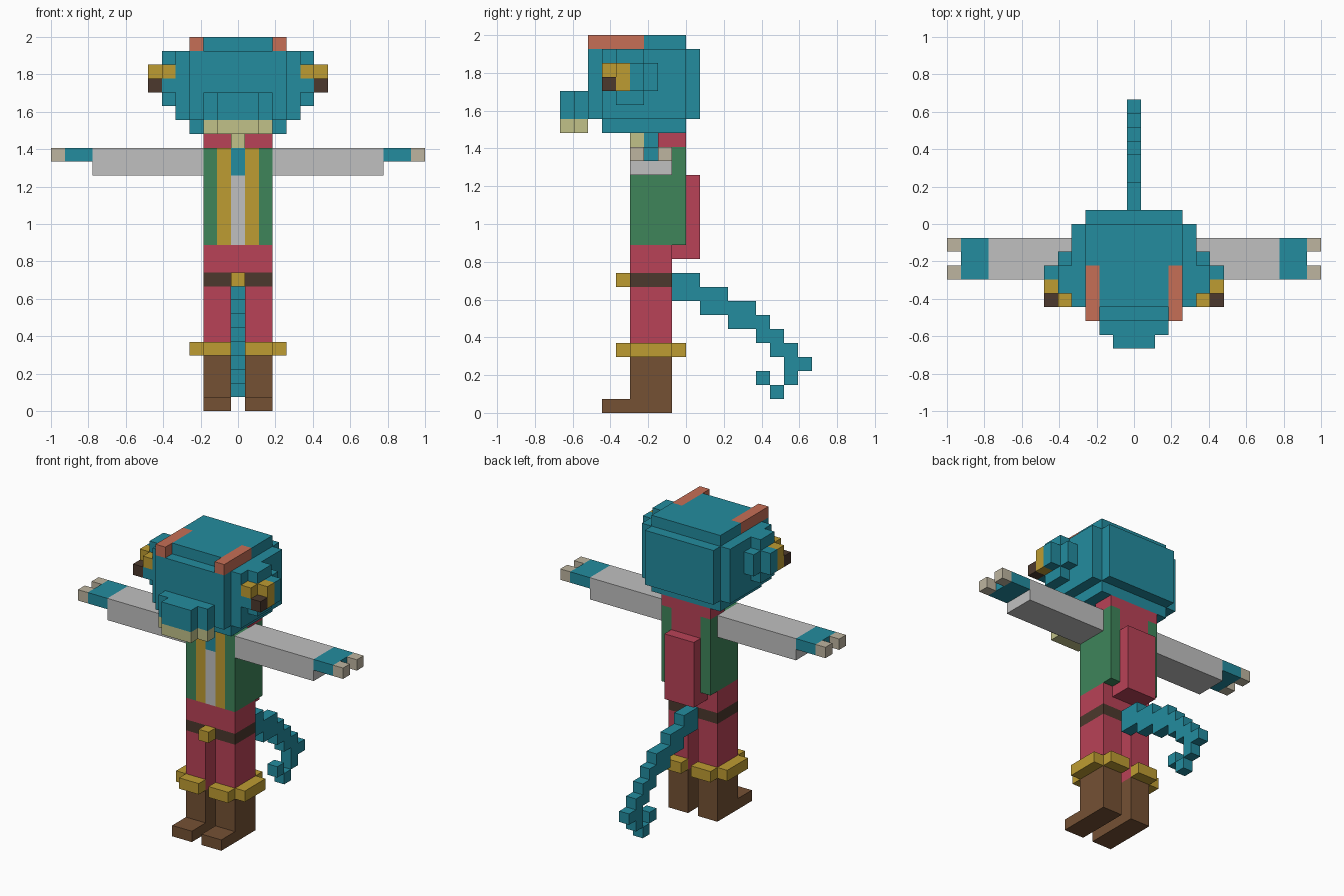
import bpy, bmesh

cube = bpy.data.objects.get("Cube")
if cube:
    bpy.data.objects.remove(cube, do_unlink=True)

U = 2 / 27  # size of one block


def linear(c):
    return c / 12.92 if c <= 0.04045 else ((c + 0.055) / 1.055) ** 2.4


def material(name, hexcode):
    rgb = [linear(int(hexcode[i:i + 2], 16) / 255) for i in (0, 2, 4)]
    m = bpy.data.materials.new(name)
    m.use_nodes = True
    m.diffuse_color = (*rgb, 1)
    bsdf = next(n for n in m.node_tree.nodes if n.type == 'BSDF_PRINCIPLED')
    bsdf.inputs["Base Color"].default_value = (*rgb, 1)
    bsdf.inputs["Roughness"].default_value = 0.9
    return m


TEAL = material("teal skin", "238C9F")
RED = material("red cloth", "B94257")
GOLD = material("gold", "BE9C32")
GREEN = material("green vest", "3E855A")
GREY = material("light grey sleeve", "C0C0C0")
BROWN = material("brown boot", "755134")
DARK = material("dark brown", "4C392D")
PALE = material("pale throat", "C1C189")
BONE = material("bone claw", "BEB5A0")
SALMON = material("salmon crest", "C66E56")


def part(name, mat, *boxes):
    """Join boxes (x0, x1, y0, y1, z0, z1 in blocks) into one outer shell."""
    cells = set()
    for x0, x1, y0, y1, z0, z1 in boxes:
        for i in range(round(x0 + .5), round(x1 + .5)):
            for j in range(y0, y1):
                for k in range(z0, z1):
                    cells.add((i, j, k))
    bm = bmesh.new()
    verts = {}

    def vert(p):
        if p not in verts:
            verts[p] = bm.verts.new(((p[0] - .5) * U, p[1] * U, p[2] * U))
        return verts[p]

    for c in cells:
        for axis in range(3):
            for side in (0, 1):
                near = list(c)
                near[axis] += 2 * side - 1
                if tuple(near) in cells:
                    continue
                loop = []
                for a, b in ((0, 0), (1, 0), (1, 1), (0, 1)):
                    p = list(c)
                    p[axis] += side
                    p[(axis + 1) % 3] += a
                    p[(axis + 2) % 3] += b
                    loop.append(vert(tuple(p)))
                bm.faces.new(loop if side else loop[::-1])
    # merge the flat block faces into large clean ones
    bmesh.ops.dissolve_limit(bm, angle_limit=0.01, verts=bm.verts[:], edges=bm.edges[:])
    me = bpy.data.meshes.new(name)
    bm.to_mesh(me)
    bm.free()
    me.materials.append(mat)
    ob = bpy.data.objects.new(name, me)
    bpy.context.scene.collection.objects.link(ob)


def pair(name, mat, *boxes):
    """Left part as given, right part mirrored across x."""
    part("left_" + name, mat, *boxes)
    part("right_" + name, mat, *[(-b[1], -b[0], *b[2:]) for b in boxes])


# legs and boots
pair("boot", BROWN, (.5, 2.5, -4, -1, 0, 4), (.5, 2.5, -6, -4, 0, 1))
pair("trouser_leg", RED, (.5, 2.5, -4, -1, 4, 9))
pair("boot_cuff", GOLD, (.5, 2.5, -5, -4, 4, 5), (.5, 2.5, -1, 0, 4, 5),
     (2.5, 3.5, -4, -1, 4, 5))

# belt and hips
part("belt", DARK, (-2.5, 2.5, -4, -1, 9, 10))
part("buckle", GOLD, (-.5, .5, -5, -4, 9, 10))
part("hips", RED, (-2.5, 2.5, -4, -1, 10, 12))

# torso
part("back_panel", RED, (-1.5, 1.5, -3, 0, 12, 19))
part("collar", RED, (-2.5, 2.5, -2, 0, 19, 20))
part("hood", RED, (-1.5, 1.5, 0, 1, 11, 17), (-1.5, 1.5, -1, 1, 11, 12))
pair("vest", GREEN, (1.5, 2.5, -4, 0, 12, 19))
pair("vest_trim", GOLD, (.5, 1.5, -4, -3, 12, 19))
part("shirt", GREY, (-.5, .5, -4, -3, 12, 17))
part("neck", TEAL, (-.5, .5, -4, -3, 17, 19), (-.5, .5, -3, -2, 19, 20))
part("throat", PALE, (-.5, .5, -4, -3, 19, 20))

# arms
pair("sleeve", GREY, (2.5, 10.5, -4, -1, 17, 19))
pair("hand", TEAL, (10.5, 12.5, -4, -1, 18, 19))
for finger, y in (("front", -4), ("back", -2)):
    pair(finger + "_claw", BONE, (12.5, 13.5, y, y + 1, 18, 19))

# head
part("head", TEAL,
     (-4.5, 4.5, -6, 0, 21, 26),
     (-3.5, 3.5, -7, 1, 21, 26),
     (-3.5, 3.5, -6, 0, 20, 21),
     (-2.5, 2.5, -6, 0, 26, 27),
     (-3.5, 3.5, -3, 0, 26, 27))
pair("crest", SALMON, (2.5, 3.5, -7, -3, 26, 27))
part("snout", TEAL, (-2.5, 2.5, -8, -7, 21, 23), (-1.5, 1.5, -9, -8, 21, 23))
part("jaw", PALE, (-2.5, 2.5, -8, -7, 20, 21), (-1.5, 1.5, -9, -8, 20, 21))

# turret eyes
pair("eye_socket", TEAL,
     (4.5, 5.5, -5, -3, 22, 26),
     (4.5, 5.5, -5, -2, 23, 25),
     (4.5, 5.5, -6, -5, 23, 24),
     (5.5, 6.5, -4, -3, 23, 25))
pair("eye", GOLD, (4.5, 5.5, -6, -5, 24, 25), (5.5, 6.5, -5, -4, 23, 25))
pair("pupil", DARK, (5.5, 6.5, -6, -5, 23, 24))

# curling tail: (y0, y1, z0, z1) steps
steps = [(-1, 1, 8, 10), (1, 3, 7, 9), (3, 5, 6, 8), (5, 6, 5, 7), (6, 7, 4, 6),
         (7, 8, 2, 5), (8, 9, 3, 4), (6, 7, 1, 2), (5, 6, 2, 3)]
part("tail", TEAL, *[(-.5, .5, *s) for s in steps])
